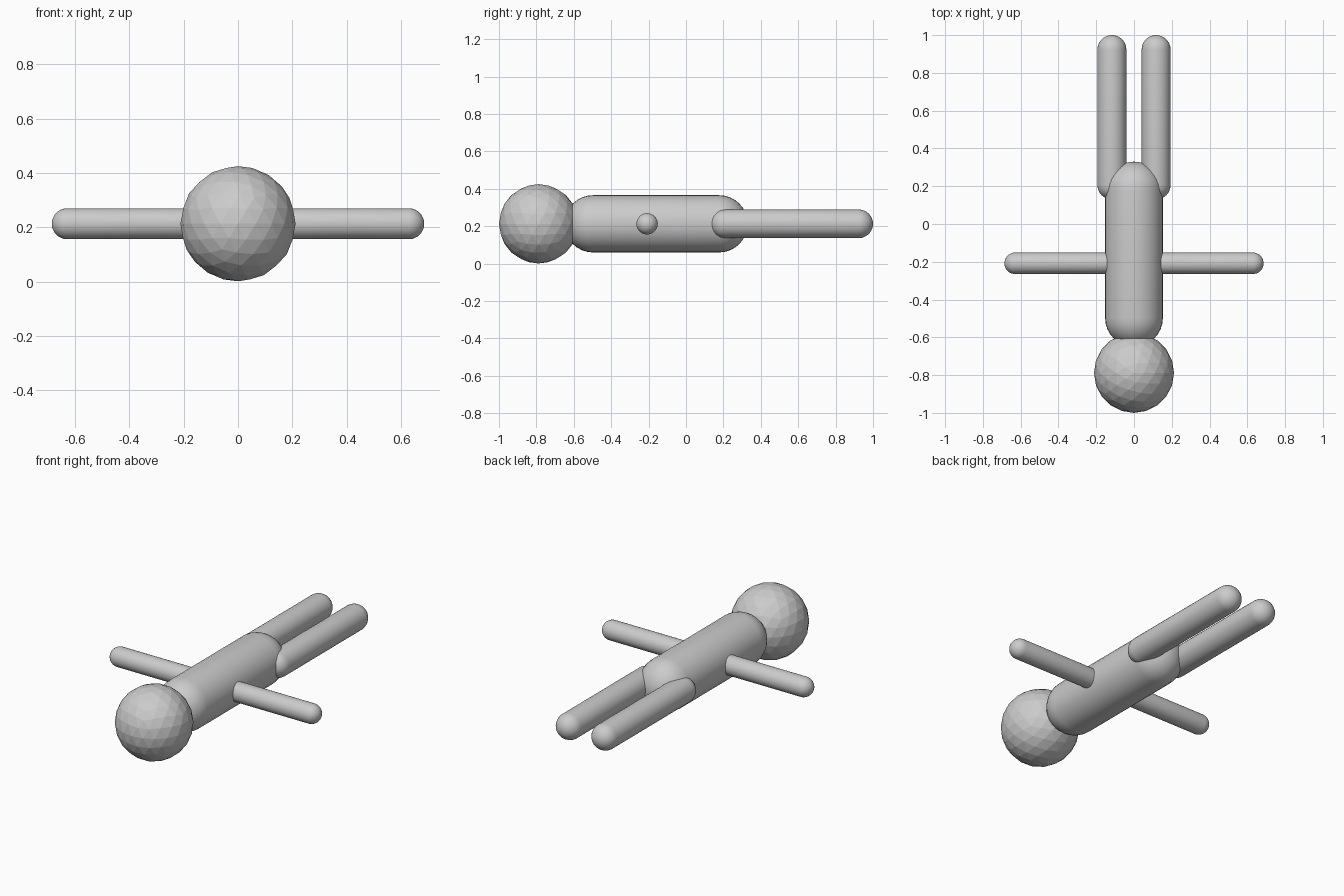
import bpy, bmesh
from math import sin, cos, pi
from mathutils import Vector

if "Cube" in bpy.data.objects:
    bpy.data.objects.remove(bpy.data.objects["Cube"])

Z = 0.213  # shared centre height of all parts


def capsule(name, start, end, r, rings=8, segs=32):
    """Round-ended rod whose tips touch start and end."""
    start, end = Vector(start), Vector(end)
    length = (end - start).length
    half = length / 2 - r
    arc = [(r * sin(i * pi / 2 / rings), half + r * cos(i * pi / 2 / rings))
           for i in range(rings + 1)]
    profile = arc + [(x, -z) for x, z in reversed(arc)]
    bm = bmesh.new()
    verts = [bm.verts.new((x, 0, z)) for x, z in profile]
    edges = [bm.edges.new(pair) for pair in zip(verts, verts[1:])]
    bmesh.ops.spin(bm, geom=verts + edges, cent=(0, 0, 0), axis=(0, 0, 1),
                   angle=2 * pi, steps=segs, use_duplicate=False)
    bmesh.ops.remove_doubles(bm, verts=bm.verts[:], dist=1e-5)
    bmesh.ops.recalc_face_normals(bm, faces=bm.faces[:])
    rot = Vector((0, 0, 1)).rotation_difference(end - start).to_matrix()
    for v in bm.verts:
        v.co = rot @ v.co + (start + end) / 2
    for f in bm.faces:
        f.smooth = True
    mesh = bpy.data.meshes.new(name)
    bm.to_mesh(mesh)
    bm.free()
    obj = bpy.data.objects.new(name, mesh)
    bpy.context.collection.objects.link(obj)
    return obj


# Faceted head
bpy.ops.mesh.primitive_ico_sphere_add(subdivisions=3, radius=0.212,
                                      location=(0, -0.788, Z))
bpy.context.object.name = "head"

# Torso
capsule("torso", (0, -0.65, Z), (0, 0.33, Z), 0.153)

# Arms and legs on both sides
for side, s in (("left", 1), ("right", -1)):
    capsule(side + "_arm", (s * 0.08, -0.208, Z), (s * 0.686, -0.208, Z), 0.057)
    capsule(side + "_leg", (s * 0.117, 0.13, Z), (s * 0.117, 1.0, Z), 0.0765)
